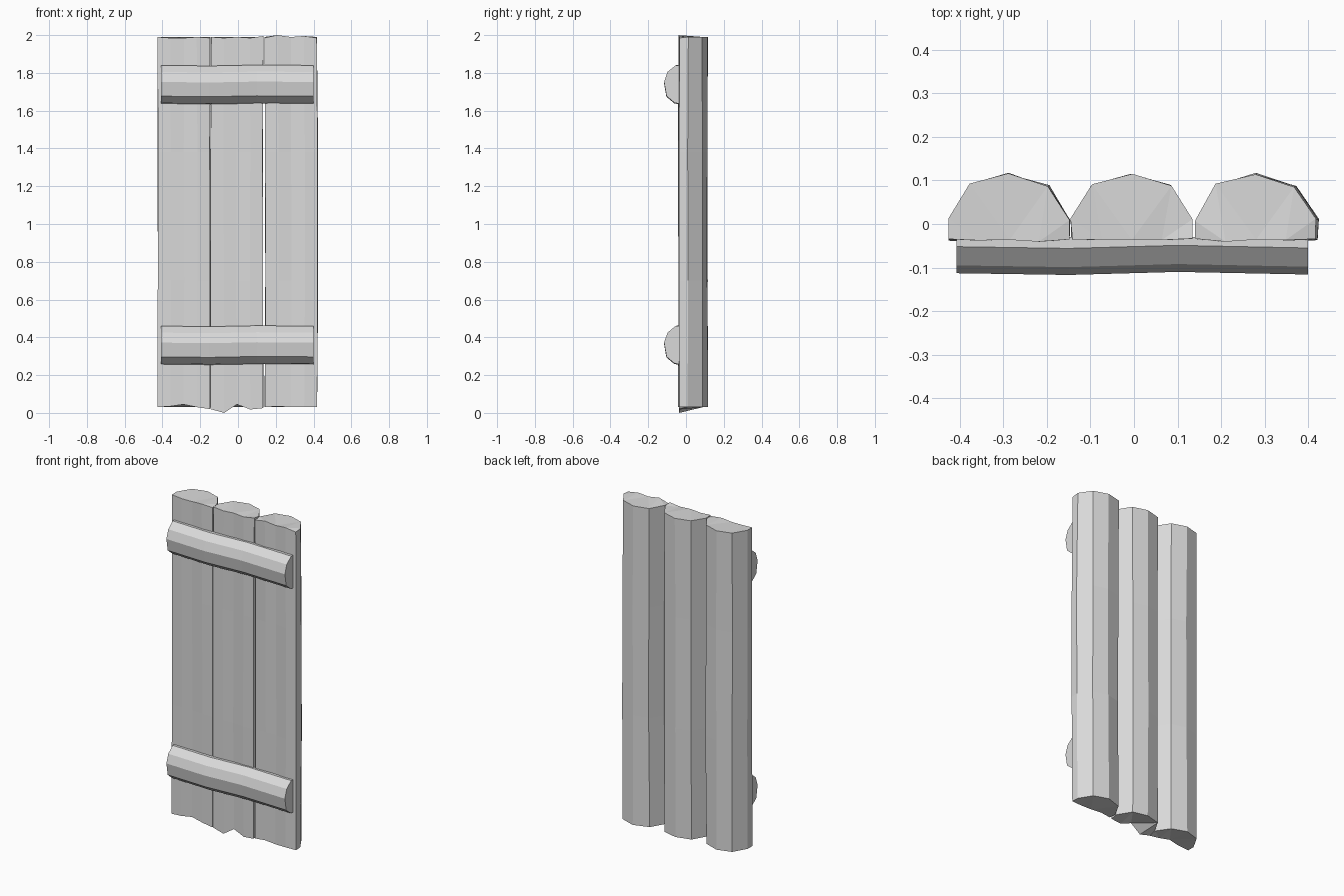
import bpy, bmesh, random
from mathutils import Vector

random.seed(4)
if "Cube" in bpy.data.objects:
    bpy.data.objects.remove(bpy.data.objects["Cube"])

GREY = (0.7, 0.7, 0.7, 1)
mat = bpy.data.materials.new("plain_grey")
mat.use_nodes = True
mat.diffuse_color = GREY
mat.node_tree.nodes["Principled BSDF"].inputs["Base Color"].default_value = GREY


def loft(name, rings):
    """Skin a list of equal-length closed rings and cap both ends."""
    bm = bmesh.new()
    loops = [[bm.verts.new(p) for p in ring] for ring in rings]
    n = len(loops[0])
    for a, b in zip(loops, loops[1:]):
        for i in range(n):
            j = (i + 1) % n
            bm.faces.new((a[i], a[j], b[j], b[i]))
    caps = [bm.faces.new(loops[0][::-1]), bm.faces.new(loops[-1])]
    bmesh.ops.triangulate(bm, faces=caps)
    bmesh.ops.recalc_face_normals(bm, faces=bm.faces[:])
    mesh = bpy.data.meshes.new(name)
    bm.to_mesh(mesh)
    bm.free()
    mesh.materials.append(mat)
    obj = bpy.data.objects.new(name, mesh)
    bpy.context.collection.objects.link(obj)
    return obj


# Half-log section: flat front (first five points), rounded back
FRONT = [(-0.138, -0.036), (-0.07, -0.038), (0, -0.034), (0.07, -0.039), (0.138, -0.036)]
BACK = [(0.14, 0.01), (0.09, 0.087), (0, 0.115), (-0.092, 0.09), (-0.14, 0.01)]
SECTION = FRONT + BACK


def plank(name, cx, bottom, top, bow):
    """Half-log plank; bottom and top hold the chipped heights along the front."""
    rings = []
    for level, z in enumerate((0.03, 0.7, 1.38, 1.99)):
        ring = []
        for i, (x, y) in enumerate(SECTION):
            dx = random.uniform(-0.002, 0.002)
            dy = random.uniform(-0.003, 0.003)
            h = z
            if level == 0 and i < len(FRONT):
                h = bottom[i]
            elif level == 3 and i < len(FRONT):
                h = top[i]
            shift = bow if level in (1, 2) else 0
            ring.append(Vector((cx + x + dx + shift, y + dy, h)))
        rings.append(ring)
    return loft(name, rings)


plank("right_plank", -0.287, (0.03, 0.035, 0.045, 0.03, 0.02),
      (1.99, 1.985, 1.985, 1.99, 1.985), 0.001)
plank("middle_plank", -0.005, (0.02, 0.0, 0.045, 0.018, 0.025),
      (1.99, 1.985, 1.99, 1.985, 1.995), -0.001)
plank("left_plank", 0.279, (0.03, 0.035, 0.03, 0.032, 0.03),
      (1.985, 2.0, 1.99, 1.995, 1.985), 0.004)

# Cross battens: faceted half-rounds across the front, as (y, z) sections
BATTEN = [(-0.03, 0.1), (-0.052, 0.1), (-0.095, 0.065), (-0.113, 0.012),
          (-0.1, -0.063), (-0.058, -0.098), (-0.03, -0.104)]


def batten(name, z):
    rings = []
    for x, dy, dz in ((-0.408, 0, 0), (-0.15, -0.004, -0.003), (0.1, 0.003, 0.002), (0.4, -0.003, 0)):
        rings.append([Vector((x, y + (dy if y < -0.03 else 0), z + h + dz)) for y, h in BATTEN])
    return loft(name, rings)


batten("upper_batten", 1.74)
batten("lower_batten", 0.36)
